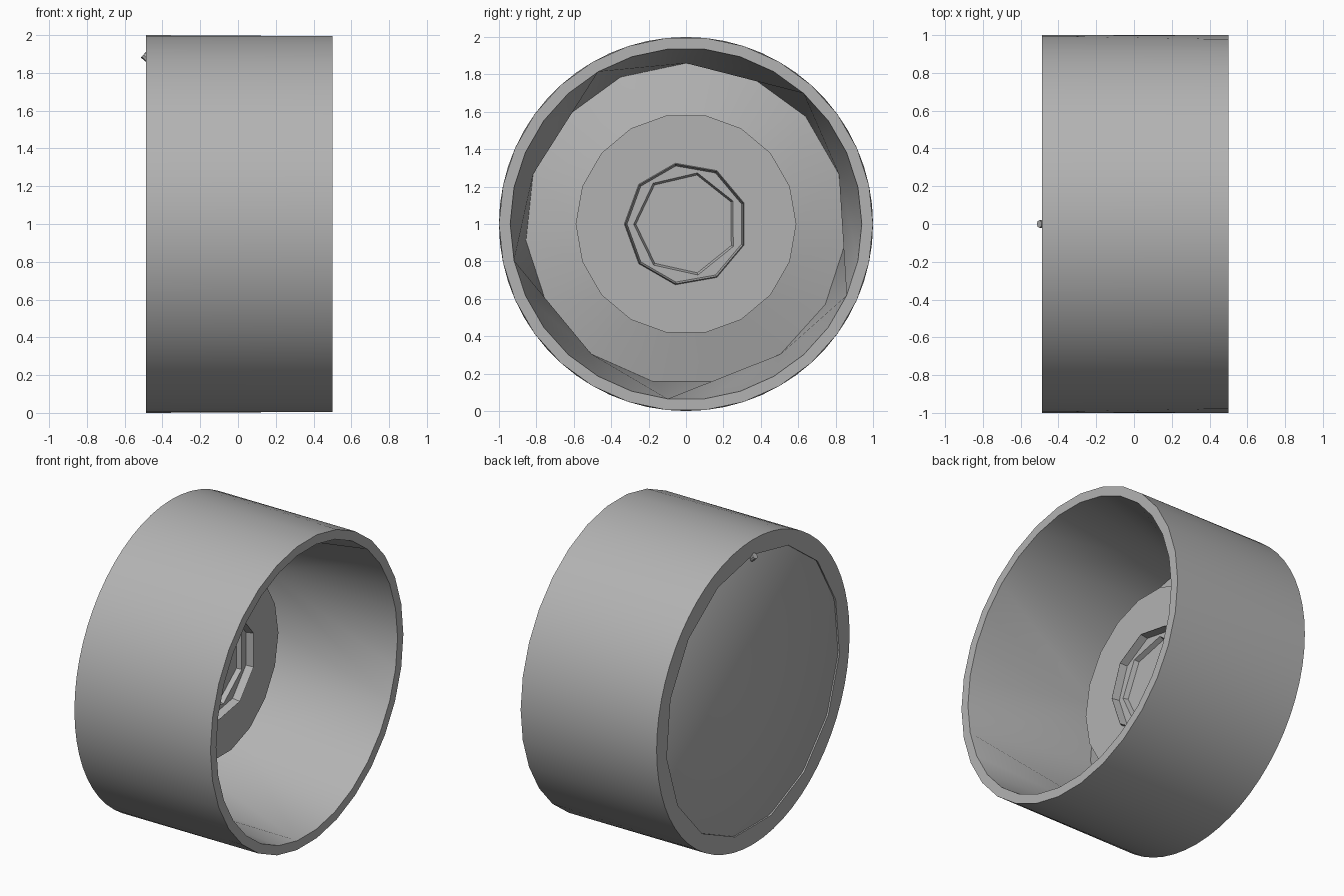
import bpy, bmesh
from math import cos, sin, radians
from mathutils import Matrix

cube = bpy.data.objects.get("Cube")
if cube:
    bpy.data.objects.remove(cube)

grey = bpy.data.materials.new("plain_grey")
grey.use_nodes = True
grey.diffuse_color = (0.45, 0.45, 0.45, 1)
grey.node_tree.nodes["Principled BSDF"].inputs["Base Color"].default_value = (0.45, 0.45, 0.45, 1)


def finish(name, bm, angle):
    bmesh.ops.recalc_face_normals(bm, faces=bm.faces)
    mesh = bpy.data.meshes.new(name)
    bm.to_mesh(mesh)
    bm.free()
    mesh.materials.append(grey)
    obj = bpy.data.objects.new(name, mesh)
    bpy.context.collection.objects.link(obj)
    bpy.ops.object.select_all(action='DESELECT')
    obj.select_set(True)
    bpy.context.view_layer.objects.active = obj
    bpy.ops.object.shade_smooth_by_angle(angle=radians(angle))


def ring(bm, x, radius, sides, start):
    """Polygon of vertices around the wheel axis, with its first angle."""
    angles = [radians(start + 360 * i / sides) for i in range(sides)]
    return [bm.verts.new((x, radius * cos(a), 1 + radius * sin(a))) for a in angles], start


def bridge(bm, ring_a, ring_b, fans):
    """Triangle strip between two rings: even, or gathered into a number of fans."""
    (a, start_a), (b, start_b) = ring_a, ring_b
    i = j = 0
    while i < len(a) or j < len(b):
        va, vb = a[i % len(a)], b[j % len(b)]
        if fans:
            step_a = i * fans // len(a) < j * fans // len(b)
        else:
            step_a = start_a + (i + 0.5) * 360 / len(a) <= start_b + (j + 0.5) * 360 / len(b)
        if j == len(b) or (i < len(a) and step_a):
            i += 1
            bm.faces.new((va, a[i % len(a)], vb))
        else:
            j += 1
            bm.faces.new((va, b[j % len(b)], vb))


def lathe(name, profile, closed=False, fan_span=None, angle=35):
    """Join a chain of rings; either close the chain or cap both ends."""
    bm = bmesh.new()
    rings = [ring(bm, *p) for p in profile]
    for k, (a, b) in enumerate(zip(rings, rings[1:])):
        bridge(bm, a, b, 5 if k == fan_span else 0)
    if closed:
        bridge(bm, rings[-1], rings[0], 0)
    else:
        bm.faces.new(rings[0][0])
        bm.faces.new(rings[-1][0])
    finish(name, bm, angle)


# Tyre: wide band, rounder at the back, with a thin front lip and a coarser back opening
lathe("tyre", [(-0.487, 1.0, 60, 0), (0.5, 1.0, 30, 0),
               (0.5, 0.94, 30, 0), (-0.487, 0.9, 15, 18)], closed=True)

# Rim: flat back, deep faceted front wall, raised centre plate and stepped recess
lathe("rim", [(-0.48, 0.892, 15, 42), (-0.465, 0.915, 30, 48), (0.499, 0.94, 30, 48),
              (-0.38, 0.86, 15, 18), (-0.31, 0.59, 18, 20), (-0.12, 0.59, 18, 20),
              (-0.12, 0.33, 9, 20), (-0.1, 0.325, 9, 20), (-0.15, 0.315, 9, 20),
              (-0.15, 0.28, 7, 26), (-0.18, 0.268, 7, 26)], fan_span=2)

# Valve: small tilted stub on the back
bm = bmesh.new()
bmesh.ops.create_cone(bm, cap_ends=True, segments=8, radius1=0.02, radius2=0.02, depth=0.05,
                      matrix=Matrix.Translation((-0.482, 0, 1.88)) @ Matrix.Rotation(radians(-50), 4, 'Y'))
finish("valve", bm, 40)
